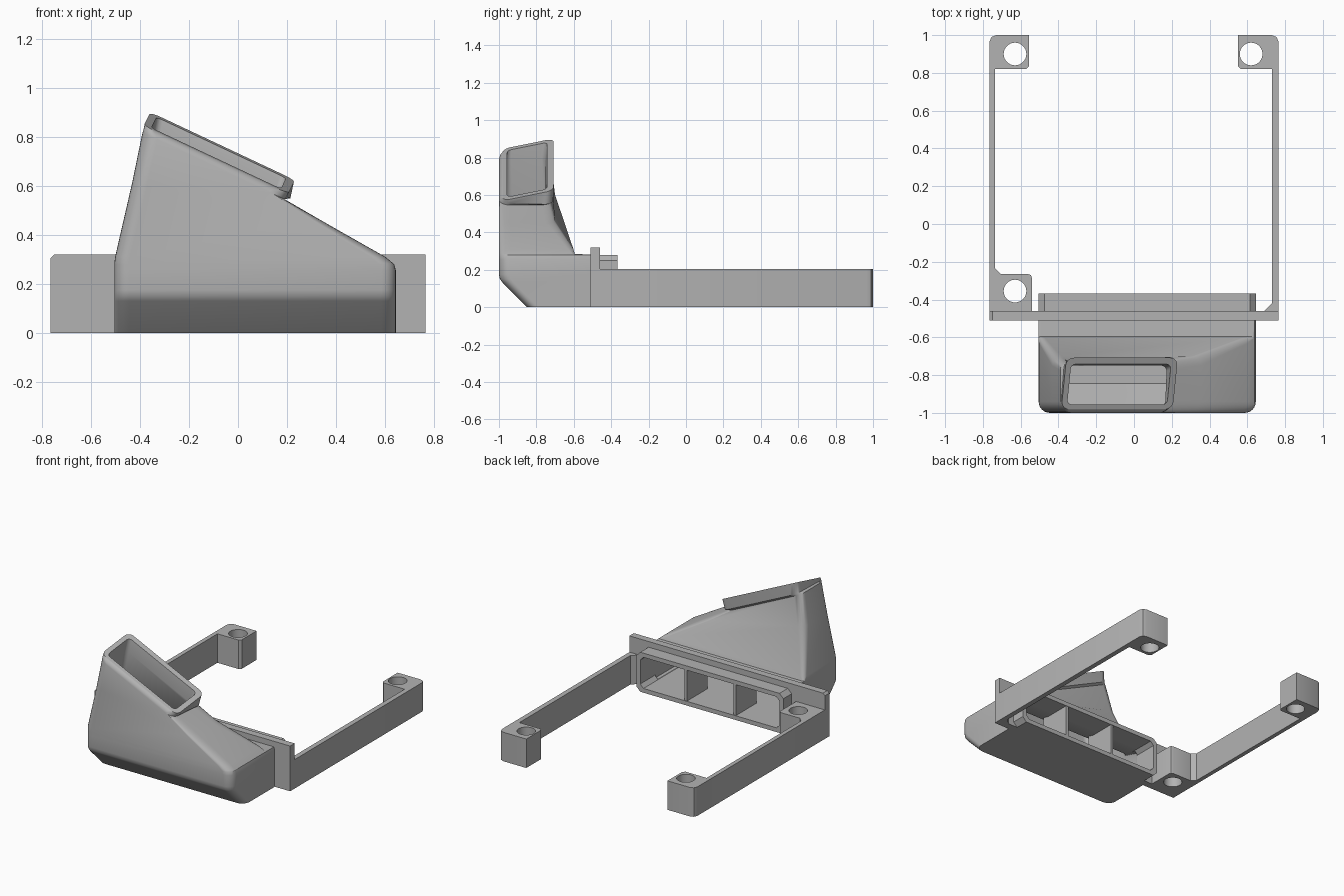
import bpy
import bmesh
from math import sin, cos, pi, radians

cube = bpy.data.objects.get("Cube")
if cube:
    bpy.data.objects.remove(cube, do_unlink=True)

GREY = (0.45, 0.45, 0.45, 1)
mat = bpy.data.materials.new("plain grey")
mat.use_nodes = True
mat.diffuse_color = GREY
mat.node_tree.nodes["Principled BSDF"].inputs["Base Color"].default_value = GREY


def loft(name, rings):
    """Closed solid through rings that share one point count."""
    bm = bmesh.new()
    loops = [[bm.verts.new(p) for p in ring] for ring in rings]
    n = len(loops[0])
    for a, b in zip(loops, loops[1:]):
        for i in range(n):
            j = (i + 1) % n
            bm.faces.new((a[i], a[j], b[j], b[i]))
    bm.faces.new(loops[0][::-1])
    bm.faces.new(loops[-1])
    bmesh.ops.recalc_face_normals(bm, faces=bm.faces)
    mesh = bpy.data.meshes.new(name)
    bm.to_mesh(mesh)
    bm.free()
    mesh.materials.append(mat)
    obj = bpy.data.objects.new(name, mesh)
    bpy.context.collection.objects.link(obj)
    return obj


def prism_z(name, pts, z0, z1):
    return loft(name, [[(x, y, z) for x, y in pts] for z in (z0, z1)])


def prism_y(name, pts, y0, y1):
    return loft(name, [[(x, y, z) for x, z in pts] for y in (y0, y1)])


def ring(x0, x1, y0, y1, z, front=0.06, back=0.012, skew=0.0):
    """Rounded rectangle; z is a height or a function of x and y."""
    pts = []
    corners = ((x1, y1, -1, -1, back), (x0, y1, 1, -1, back),
               (x0, y0, 1, 1, front), (x1, y0, -1, 1, front))
    for q, (cx, cy, sx, sy, r) in enumerate(corners):
        for k in range(7):
            a = (q + k / 6) * pi / 2
            x = cx + sx * r + r * cos(a)
            y = cy + sy * r + r * sin(a)
            x += skew * (y - y0)
            pts.append((x, y, z(x, y) if callable(z) else z))
    return pts


def octagon(x0, x1, z0, z1, c):
    return [(x0 + c, z0), (x1 - c, z0), (x1, z0 + c), (x1, z1 - c),
            (x1 - c, z1), (x0 + c, z1), (x0, z1 - c), (x0, z0 + c)]


def select_only(obj):
    bpy.ops.object.select_all(action="DESELECT")
    obj.select_set(True)
    bpy.context.view_layer.objects.active = obj


def cut(obj, cutters):
    select_only(obj)
    for c in cutters:
        c.hide_render = True
        mod = obj.modifiers.new("cut", "BOOLEAN")
        mod.operation = "DIFFERENCE"
        mod.solver = "EXACT"
        mod.object = c
        bpy.ops.object.modifier_apply(modifier=mod.name)


# Sloping heights of the duct
def slope(drop, tilt=0.0):
    return lambda x, y: 0.885 - 0.47 * (x + 0.34) + tilt * (y + 0.74) - drop


def waist(drop):
    return lambda x, y: 0.61 - 0.203 * (x + 0.433) - drop


L, R = -0.505, 0.645

# Duct shell, from the floor up to the slanted mouth
duct = loft("duct", [
    ring(L, R, -0.85, -0.5, 0),
    ring(L, R, -0.98, -0.5, 0.13),
    ring(L, R, -0.995, -0.5, 0.15),
    ring(L, R, -1, -0.5, 0.175),
    ring(L, R, -1, -0.5, 0.255),
    ring(L, 0.638, -1, -0.5, 0.28),
    ring(L, 0.632, -1, -0.595, 0.285),
    ring(-0.502, 0.602, -1, -0.602, 0.31, back=0.03),
    ring(-0.433, 0.356, -1, -0.7, waist(0), back=0.05),
    ring(-0.39, 0.19, -1, -0.725, slope(0.09), back=0.05),
    ring(-0.39, 0.195, -0.995, -0.71, slope(0.075), 0.055, 0.05, 0.08),
    ring(-0.385, 0.205, -0.98, -0.708, slope(0, 0.25), 0.04, 0.04, 0.1),
])

# Hollow of the duct
hollow = loft("hollow_cutter", [
    ring(L + 0.028, R - 0.028, -0.845, -0.53, 0.032, 0.04),
    ring(L + 0.028, R - 0.028, -0.97, -0.53, 0.165, 0.04),
    ring(L + 0.028, R - 0.04, -0.97, -0.53, 0.245, 0.04),
    ring(L + 0.033, 0.58, -0.97, -0.63, 0.27, 0.04, 0.03),
    ring(-0.403, 0.326, -0.97, -0.73, waist(0.02), 0.04, 0.03),
    ring(-0.36, 0.165, -0.965, -0.75, slope(0.1), 0.03, 0.03, 0.04),
    ring(-0.354, 0.175, -0.956, -0.742, slope(0, 0.25), 0.025, 0.025, 0.1),
    ring(-0.35, 0.179, -0.956, -0.742, slope(-0.03, 0.25), 0.025, 0.025, 0.1),
])

# Passage running back through plate and collar
passage = prism_y("passage_cutter",
                  octagon(L + 0.03, R - 0.03, 0.03, 0.25, 0.025), -0.8, -0.3)
cut(duct, [hollow, passage])

# Mounting plate
plate = prism_y("mounting_plate",
                [(-0.765, 0), (0.765, 0), (0.765, 0.32), (-0.75, 0.32),
                 (-0.765, 0.305)], -0.51, -0.46)
cut(plate, [passage])

# Collar on the back of the plate
collar = prism_y("collar", octagon(L, R, 0, 0.28, 0.03), -0.47, -0.367)
cut(collar, [passage])

# Two vanes splitting the passage in thirds
vanes = []
for i in (1, 2):
    x = L + (R - L) * i / 3
    vanes.append(prism_y("vane_%d" % i,
                         [(x - 0.01, 0.02), (x + 0.01, 0.02),
                          (x + 0.01, 0.26), (x - 0.01, 0.26)], -0.6, -0.37))

# Side rails with their screw bosses
TOP = 0.205
right_rail = prism_z("right_rail", [
    (-0.765, -0.47), (-0.54, -0.47), (-0.54, -0.285), (-0.546, -0.271),
    (-0.56, -0.265), (-0.705, -0.265), (-0.735, -0.235), (-0.735, 0.82),
    (-0.57, 0.82), (-0.555, 0.835), (-0.555, 1), (-0.73, 1),
    (-0.755, 0.99), (-0.765, 0.965)], 0, TOP)
left_rail = prism_z("left_rail", [
    (0.765, -0.47), (0.69, -0.47), (0.69, -0.46), (0.73, -0.42),
    (0.73, 0.82), (0.565, 0.82), (0.55, 0.835), (0.55, 1),
    (0.73, 1), (0.755, 0.99), (0.765, 0.965)], 0, TOP)


def hole(cx, cy, r=0.06, n=40):
    pts = [(cx + r * cos(2 * pi * k / n), cy + r * sin(2 * pi * k / n))
           for k in range(n)]
    return prism_z("hole_cutter", pts, -0.1, 0.4)


holes = [hole(-0.63, 0.9), hole(-0.63, -0.355), hole(0.62, 0.9)]
cut(right_rail, holes[:2])
cut(left_rail, holes[2:])

# Remove cutters, then shade
for c in [hollow, passage] + holes:
    bpy.data.objects.remove(c, do_unlink=True)
for obj in [duct, plate, collar, right_rail, left_rail] + vanes:
    select_only(obj)
    bpy.ops.object.shade_smooth_by_angle(angle=radians(32))
